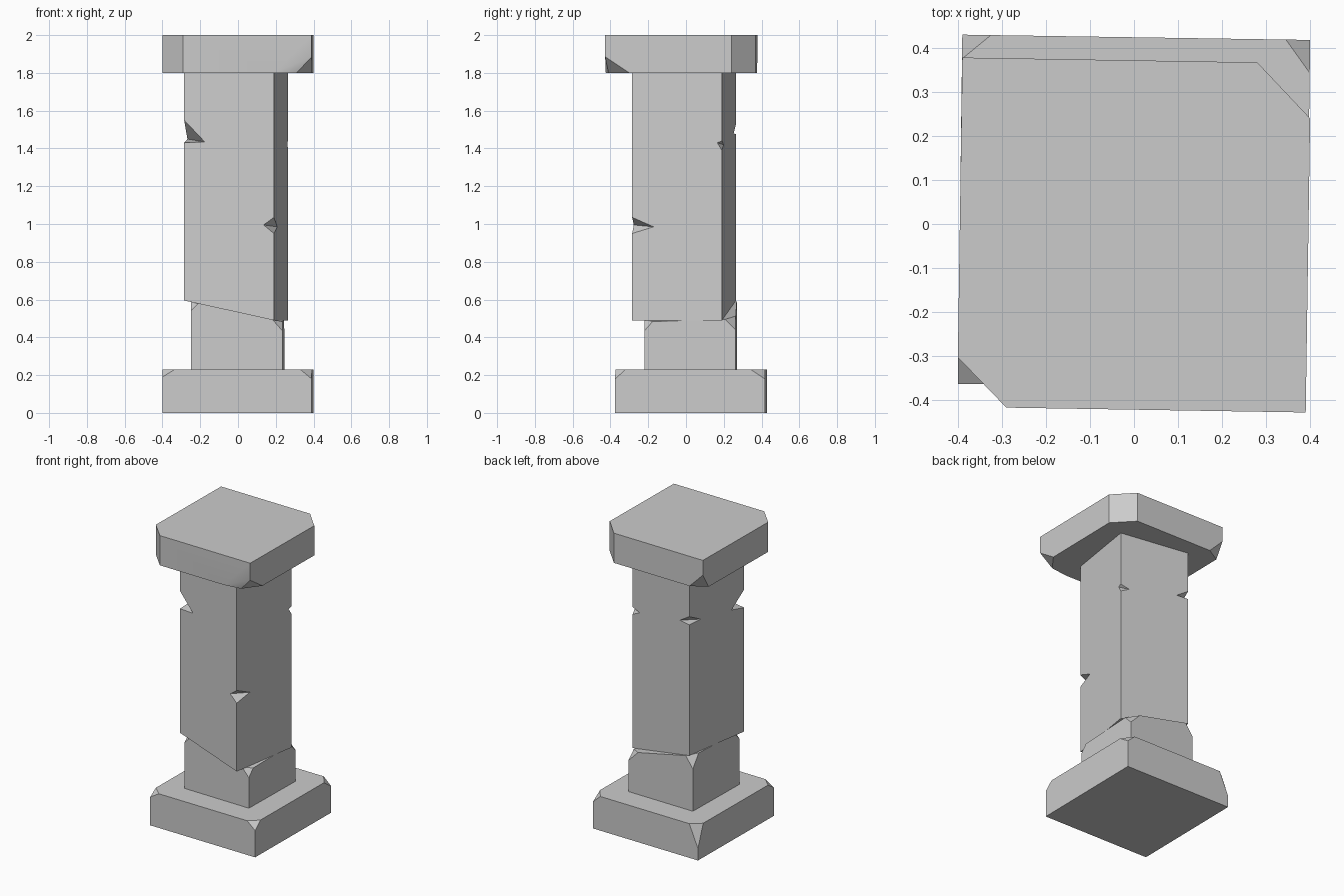
import bpy, bmesh, math
from mathutils import Vector

if "Cube" in bpy.data.objects:
    bpy.data.objects.remove(bpy.data.objects["Cube"])


def to_object(name, bm):
    bmesh.ops.recalc_face_normals(bm, faces=bm.faces)
    mesh = bpy.data.meshes.new(name)
    bm.to_mesh(mesh)
    bm.free()
    obj = bpy.data.objects.new(name, mesh)
    bpy.context.collection.objects.link(obj)
    return obj


def select(obj):
    bpy.ops.object.select_all(action='DESELECT')
    obj.select_set(True)
    bpy.context.view_layer.objects.active = obj


def block(name, outline, z0, z1, cuts=()):
    """Convex prism, each cut being a plane through three points."""
    bm = bmesh.new()
    face = bm.faces.new([bm.verts.new((x, y, z0)) for x, y in outline])
    top = bmesh.ops.extrude_face_region(bm, geom=[face])['geom']
    bmesh.ops.translate(bm, vec=(0, 0, z1 - z0),
                        verts=[v for v in top if isinstance(v, bmesh.types.BMVert)])
    centre = Vector((0, 0, (z0 + z1) / 2))
    for cut in cuts:
        a, b, c = map(Vector, cut)
        n = (b - a).cross(c - a).normalized()
        if n.dot(centre - a) > 0:
            n = -n
        res = bmesh.ops.bisect_plane(bm, geom=bm.verts[:] + bm.edges[:] + bm.faces[:],
                                     plane_co=a, plane_no=n, clear_outer=True)
        edges = [e for e in res['geom_cut'] if isinstance(e, bmesh.types.BMEdge)]
        bmesh.ops.holes_fill(bm, edges=edges, sides=0)
    return to_object(name, bm)


def corner_points(outline, i, z, to_prev, to_next):
    """Points on the two faces that meet at corner i."""
    c = Vector((*outline[i], z))
    p = Vector((*outline[i - 1], z))
    n = Vector((*outline[(i + 1) % len(outline)], z))
    return c + (p - c).normalized() * to_prev, c + (n - c).normalized() * to_next


def chip(outline, i, z, drop, to_prev, to_next):
    """Corner cut plane; drop is signed height along the vertical edge."""
    a, b = corner_points(outline, i, z, to_prev, to_next)
    return a, b, Vector((*outline[i], z + drop))


def notch(obj, outline, i, low, high, z_prev, z_next, to_prev, to_next):
    """Cut a wedge out of a vertical edge."""
    a, b = corner_points(outline, i, 0, to_prev, to_next)
    a.z, b.z = z_prev, z_next
    mid = (a + b) / 2
    pts = [a, b, Vector((*outline[i], low)), Vector((*outline[i], high))]
    bm = bmesh.new()
    for p in pts:
        bm.verts.new(mid + (p - mid) * 1.8)
    bmesh.ops.convex_hull(bm, input=bm.verts[:])
    cutter = to_object("notch_cutter", bm)
    cutter.hide_render = True
    mod = obj.modifiers.new("notch", 'BOOLEAN')
    mod.operation = 'DIFFERENCE'
    mod.solver = 'EXACT'
    mod.object = cutter
    select(obj)
    bpy.ops.object.modifier_apply(modifier=mod.name)
    bpy.data.objects.remove(cutter)


# Outlines run front-left, front-right, back-right, back-left
base_xy = [(-0.40, -0.363), (0.39, -0.375), (0.40, 0.418), (-0.39, 0.43)]
stump_xy = [(-0.25, -0.21), (0.235, -0.22), (0.245, 0.262), (-0.24, 0.27)]
shaft_xy = [(-0.285, -0.21), (0.19, -0.285), (0.265, 0.19), (-0.21, 0.265)]
cap_xy = [(-0.29, -0.417), (0.39, -0.428), (0.40, 0.24), (0.28, 0.367),
          (-0.39, 0.378), (-0.40, -0.303)]

# Base slab with chipped top corners
base = block("base_slab", base_xy, 0, 0.23, [
    chip(base_xy, 0, 0.23, -0.04, 0.06, 0.065),
    chip(base_xy, 1, 0.23, -0.05, 0.06, 0.055),
    chip(base_xy, 2, 0.23, -0.05, 0.075, 0.055),
    chip(base_xy, 3, 0.23, -0.15, 0.065, 0.055)])

# Slanted break between the two shaft pieces
fracture = [(0.19, -0.285, 0.49), (0.265, 0.19, 0.49), (-0.285, -0.21, 0.595)]

# Lower shaft stump
stump = block("lower_shaft", stump_xy, 0.23, 0.8, [
    fracture,
    chip(stump_xy, 0, 0.585, -0.045, 0.045, 0.045),
    chip(stump_xy, 1, 0.48, -0.045, 0.04, 0.04),
    chip(stump_xy, 2, 0.48, -0.04, 0.04, 0.04),
    chip(stump_xy, 3, 0.585, -0.07, 0.05, 0.05)])

# Twisted upper shaft with a notch in every edge
shaft = block("upper_shaft", shaft_xy, 0.3, 1.8, [fracture])
notch(shaft, shaft_xy, 0, 1.43, 1.55, 1.45, 1.435, 0.11, 0.11)
notch(shaft, shaft_xy, 1, 0.95, 1.035, 0.995, 0.985, 0.055, 0.115)
notch(shaft, shaft_xy, 2, 1.39, 1.44, 1.43, 1.42, 0.025, 0.06)
notch(shaft, shaft_xy, 3, 1.475, 1.53, 1.48, 1.48, 0.08, 0.10)

# Capital slab with clipped corners and broken undersides
tip, heel = (0.39, -0.428, 1.885), (0.31, -0.41, 1.80)
cap = block("capital_slab", cap_xy, 1.8, 2.0, [
    ((0.19, -0.425, 1.80), tip, heel),
    (heel, tip, (0.392, -0.30, 1.80)),
    chip(cap_xy, 4, 1.8, 0.10, 0.10, 0.06)])

for obj in (base, stump, shaft, cap):
    select(obj)
    bpy.ops.object.shade_smooth_by_angle(angle=math.radians(30))
